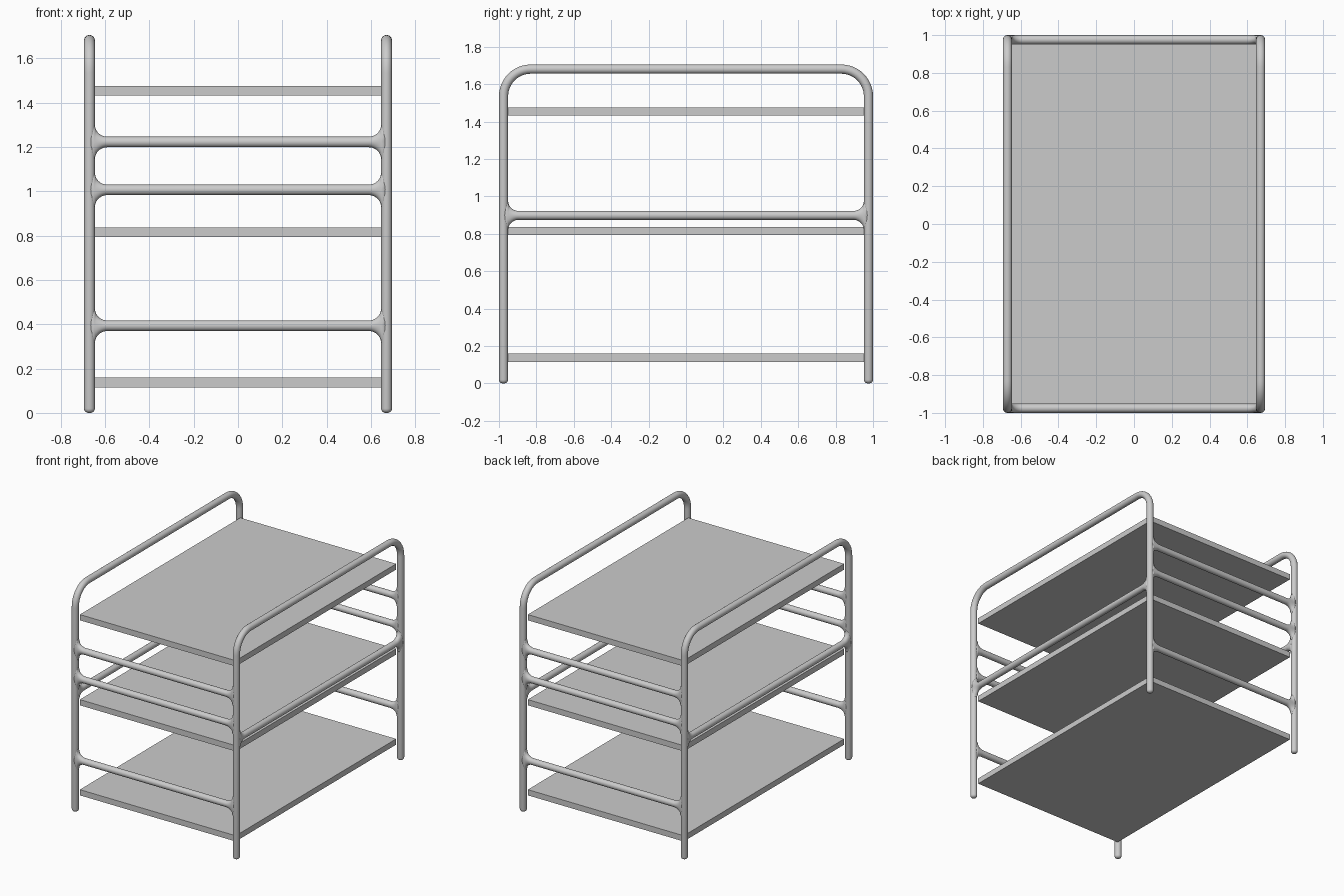
import bpy, bmesh, math
from mathutils import Vector

if "Cube" in bpy.data.objects:
    bpy.data.objects.remove(bpy.data.objects["Cube"])

R = 0.0245            # tube radius
PX, PY = 0.67, 0.9755  # post axis positions
TOP = 1.68            # height of top rail axis
BEND = 0.145          # bend radius of the side hoops
FILLET = 0.055        # weld fillet at the joints
SEG = 24


def sweep(name, rings, side):
    """Loft elliptical rings (centre, in-plane axis, half size across, half size in plane)."""
    bm = bmesh.new()
    loops = []
    for c, v, ru, rv in rings:
        loops.append([bm.verts.new(c + side * (ru * math.cos(a)) + v * (rv * math.sin(a)))
                      for a in (2 * math.pi * i / SEG for i in range(SEG))])
    for a, b in zip(loops, loops[1:]):
        for i in range(SEG):
            j = (i + 1) % SEG
            bm.faces.new((a[i], a[j], b[j], b[i]))
    bm.faces.new(loops[0])
    bm.faces.new(loops[-1])
    bmesh.ops.recalc_face_normals(bm, faces=bm.faces)
    for f in bm.faces:
        f.smooth = True
    me = bpy.data.meshes.new(name)
    bm.to_mesh(me)
    bm.free()
    ob = bpy.data.objects.new(name, me)
    bpy.context.collection.objects.link(ob)
    return ob


def hoop(name, x):
    """Two posts and a top rail bent from one tube, with rounded feet."""
    half = []
    yax = Vector((0, 1, 0))
    e = 0.02
    for k in range(6):
        a = math.pi / 2 * k / 5
        r = R - e + e * math.sin(a)
        half.append((Vector((x, PY, e * (1 - math.cos(a)))), yax, r, r))
    for k in range(13):
        a = math.pi / 2 * k / 12
        d = Vector((0, math.cos(a), math.sin(a)))
        half.append((Vector((x, PY - BEND, TOP - BEND)) + d * BEND, d, R, R))
    other = [(Vector((c.x, -c.y, c.z)), Vector((0, -v.y, v.z)), ru, rv)
             for c, v, ru, rv in reversed(half)]
    sweep(name, half + other, Vector((1, 0, 0)))


def bar(name, centre, axis, side, length):
    """Straight bar between posts, flaring vertically into each post."""
    up = Vector((0, 0, 1))
    end = length - R
    half = [(length, R * 0.97, R + FILLET)]
    for k in range(11):
        a = math.pi / 2 * k / 10
        half.append((end - FILLET * (1 - math.cos(a)), R * 0.97,
                     R * 0.97 + FILLET * (1 - math.sin(a))))
    rings = half + [(-t, ru, rv) for t, ru, rv in reversed(half)]
    sweep(name, [(centre + axis * t, up, ru, rv) for t, ru, rv in rings], side)


X, Y = Vector((1, 0, 0)), Vector((0, 1, 0))

# Side hoops and their middle rails
for label, s in (("left", -1), ("right", 1)):
    hoop(label + "_hoop", s * PX)
    bar(label + "_side_rail", Vector((s * PX, 0, 0.898)), Y, X, PY)

# Cross bars at front and back
for label, s in (("front", -1), ("back", 1)):
    for level, z in (("lower", 0.393), ("middle", 1.006), ("upper", 1.222)):
        bar(f"{label}_{level}_bar", Vector((0, s * PY, z)), X, Y, PX)

# Shelves
for level, z in (("bottom", 0.137), ("middle", 0.814), ("top", 1.453)):
    bpy.ops.mesh.primitive_cube_add(size=1, location=(0, 0, z))
    shelf = bpy.context.object
    shelf.name = level + "_shelf"
    shelf.scale = (1.296, 1.906, 0.043)
